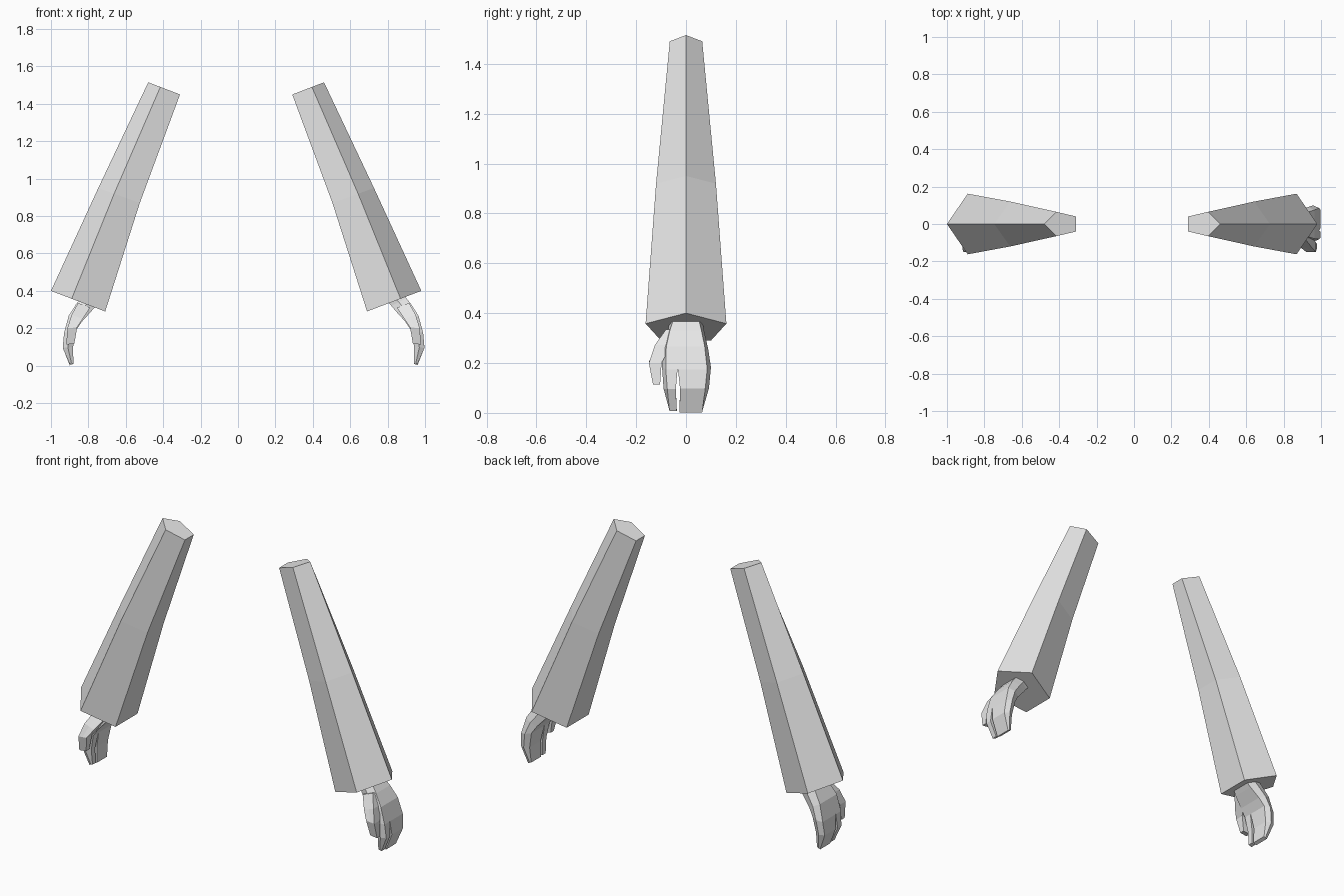
import bpy
import bmesh
from mathutils import Vector

cube = bpy.data.objects.get("Cube")
if cube:
    bpy.data.objects.remove(cube, do_unlink=True)

grey = bpy.data.materials.new("pale_grey")
grey.use_nodes = True
grey.diffuse_color = (0.8, 0.8, 0.8, 1)
grey.node_tree.nodes["Principled BSDF"].inputs["Base Color"].default_value = (0.8, 0.8, 0.8, 1)


def loft(name, rings, place):
    """Skin a closed, capped tube through rings of points."""
    bm = bmesh.new()
    loops = [[bm.verts.new(place(p)) for p in ring] for ring in rings]
    for a, b in zip(loops, loops[1:]):
        for i in range(len(a)):
            j = (i + 1) % len(a)
            bm.faces.new((a[i], a[j], b[j], b[i]))
    bm.faces.new(loops[0])
    bm.faces.new(loops[-1])
    bmesh.ops.recalc_face_normals(bm, faces=bm.faces)
    mesh = bpy.data.meshes.new(name)
    bm.to_mesh(mesh)
    bm.free()
    mesh.materials.append(grey)
    bpy.context.collection.objects.link(bpy.data.objects.new(name, mesh))


def pentagon(inner, outer, half_width):
    """Five-sided sleeve ring, point outward and flat side inward."""
    a, b = Vector((inner[0], 0, inner[1])), Vector((outer[0], 0, outer[1]))
    side = a.lerp(b, 0.618)
    w = Vector((0, half_width, 0))
    return [b, side + w, a + w * 0.618, a - w * 0.618, side - w]


def slab(xi, zi, xo, zo, front, back, cut_front=0, cut_back=0):
    """Hand ring from palm side to knuckle side, with chamfered edges."""
    xm, zm = (xi + xo) / 2, (zi + zo) / 2
    return [(xi, front + cut_front, zi), (xm, front, zm), (xo, front + cut_front, zo),
            (xo, back - cut_back, zo), (xm, back, zm), (xi, back - cut_back, zi)]


c = 0.015
sleeve = [pentagon((0.30, 1.45), (0.47, 1.515), 0.065),
          pentagon((0.515, 0.87), (0.737, 0.95), 0.12),
          pentagon((0.70, 0.29), (0.99, 0.40), 0.162)]

hand_parts = {
    "palm": [slab(0.77, 0.37, 0.86, 0.41, -0.065, 0.065, c, c),
             slab(0.82, 0.32, 0.90, 0.36, -0.07, 0.07, c, c),
             slab(0.845, 0.29, 0.925, 0.33, -0.08, 0.077, c, c),
             slab(0.895, 0.235, 0.965, 0.267, -0.094, 0.09, c, c),
             slab(0.925, 0.19, 0.99, 0.175, -0.096, 0.10, c, c)],
    "joined_fingers": [slab(0.925, 0.19, 0.99, 0.175, -0.032, 0.10, 0, c),
                       slab(0.942, 0.10, 0.997, 0.097, -0.024, 0.092, 0, c),
                       slab(0.94, 0.01, 0.96, 0.002, -0.026, 0.065)],
    "index_finger": [slab(0.925, 0.19, 0.99, 0.175, -0.096, -0.034, c, 0),
                     slab(0.942, 0.10, 0.997, 0.095, -0.09, -0.041, c, 0),
                     slab(0.94, 0.014, 0.96, 0.008, -0.066, -0.037)],
    "thumb": [slab(0.85, 0.31, 0.915, 0.335, -0.08, -0.03),
              slab(0.89, 0.25, 0.95, 0.272, -0.125, -0.06),
              slab(0.92, 0.205, 0.972, 0.2, -0.149, -0.098),
              slab(0.935, 0.118, 0.978, 0.113, -0.132, -0.104)],
}

# Mirrored pair of arms; sleeves and hands sit at slightly different offsets
for label, sign, sleeve_shift, hand_shift in (("left", 1, -0.01, 0), ("right", -1, -0.01, 0.06)):
    loft(label + "_sleeve", sleeve,
         lambda p: (sign * p[0] + sleeve_shift, p[1], p[2]))
    for part, rings in hand_parts.items():
        loft(label + "_" + part, rings,
             lambda p: (sign * p[0] + hand_shift, p[1], p[2]))
